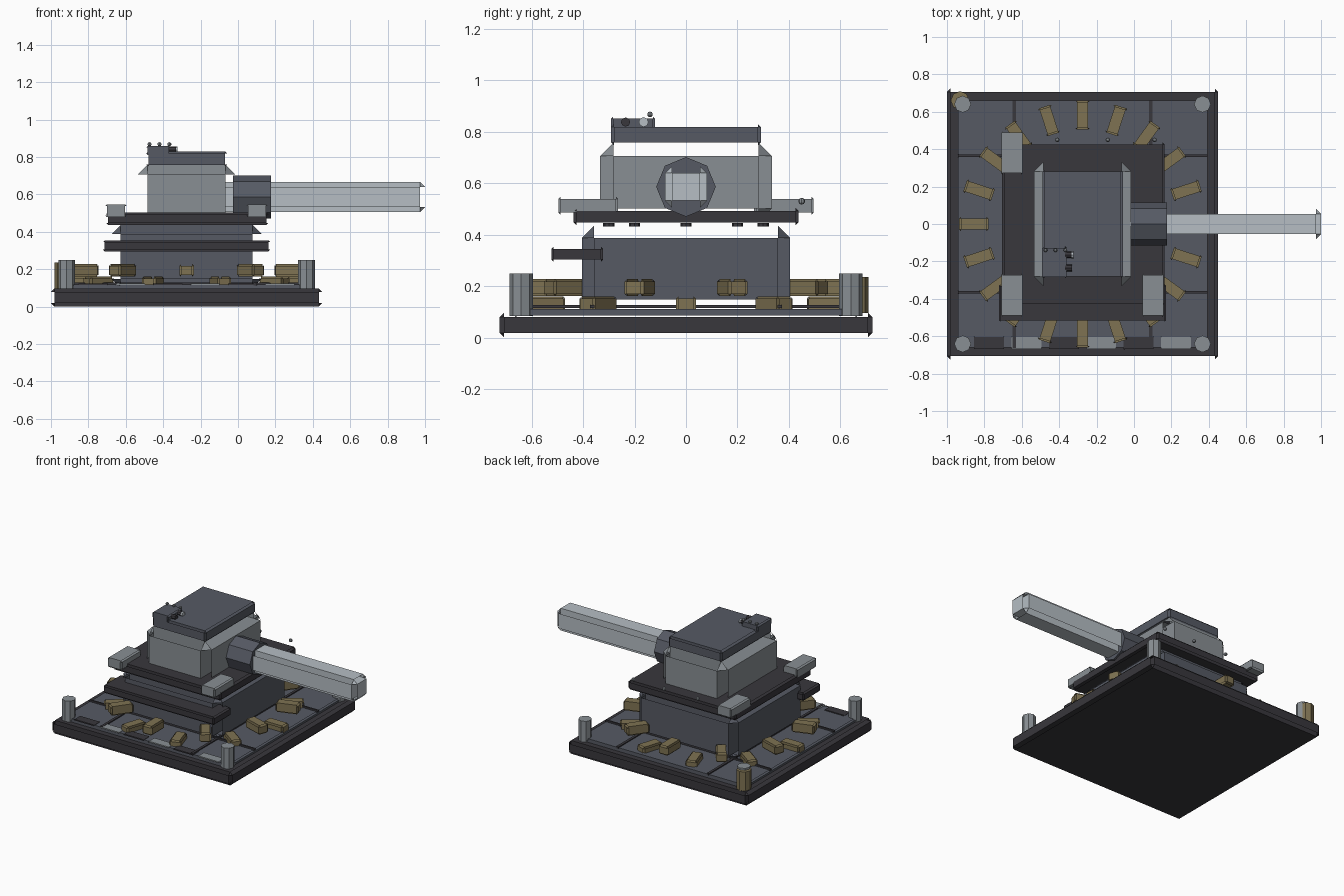
import bpy, bmesh, math
from itertools import product
from mathutils import Matrix, Vector

cube = bpy.data.objects.get("Cube")
if cube:
    bpy.data.objects.remove(cube, do_unlink=True)


def material(name, rgb):
    m = bpy.data.materials.new(name)
    m.use_nodes = True
    m.diffuse_color = (*rgb, 1)
    m.node_tree.nodes["Principled BSDF"].inputs["Base Color"].default_value = (*rgb, 1)
    return m


DARK = material("charcoal", (0.040, 0.038, 0.045))
SLATE = material("slate", (0.093, 0.102, 0.127))
GRAY = material("mid gray", (0.250, 0.275, 0.295))
STEEL = material("pale steel", (0.465, 0.511, 0.550))
BROWN = material("sand brown", (0.210, 0.169, 0.085))
CX = -0.275  # centre of the emplacement


def finish(name, bm, mat, matrix):
    mesh = bpy.data.meshes.new(name)
    bm.to_mesh(mesh)
    bm.free()
    mesh.materials.append(mat)
    ob = bpy.data.objects.new(name, mesh)
    ob.matrix_world = matrix
    bpy.context.collection.objects.link(ob)
    return ob


def block(name, mat, x, y, z, bevel, turn=0.0):
    """Plated block: outer panels, recessed wider panels and corner facets."""
    lo_hi = (x, y, z)
    centre = Vector([(a + b) / 2 for a, b in lo_hi])
    half = [(b - a) / 2 for a, b in lo_hi]
    bm = bmesh.new()
    corner = {}
    for s in product((-1, 1), repeat=3):
        for axis in range(3):
            co = [s[i] * (half[i] - (0 if i == axis else bevel)) for i in range(3)]
            corner[s, axis] = bm.verts.new(co)

    def face(verts, out):
        f = bm.faces.new(verts)
        f.normal_update()
        if f.normal.dot(Vector(out)) < 0:
            f.normal_flip()

    for s in product((-1, 1), repeat=3):
        face([corner[s, a] for a in range(3)], s)
    for axis, side in product(range(3), (-1, 1)):
        u, v = (axis + 1) % 3, (axis + 2) % 3
        ring = []
        for p, q in ((-1, -1), (1, -1), (1, 1), (-1, 1)):
            s = [0, 0, 0]
            s[axis], s[u], s[v] = side, p, q
            ring.append(tuple(s))
        out = [0, 0, 0]
        out[axis] = side
        for layer in (axis, u):  # outer panel, then recessed panel
            face([corner[s, layer] for s in ring], out)
    return finish(name, bm, mat, Matrix.Translation(centre) @ Matrix.Rotation(turn, 4, "Z"))


def tube(name, mat, centre, radius, length, along_x=False, sides=8):
    bm = bmesh.new()
    bmesh.ops.create_cone(bm, cap_ends=True, segments=sides, radius1=radius,
                          radius2=radius, depth=length)
    turn = Matrix.Rotation(math.pi / 2, 4, "Y") if along_x else Matrix()
    return finish(name, bm, mat, Matrix.Translation(centre) @ turn)


def ball(name, mat, centre, radius):
    bm = bmesh.new()
    bmesh.ops.create_uvsphere(bm, u_segments=8, v_segments=5, radius=radius)
    return finish(name, bm, mat, Matrix.Translation(centre))


# Foundation
block("base_plate", DARK, (-1, 0.45), (-0.725, 0.725), (0, 0.097), 0.018)
block("floor_slab", SLATE, (-0.942, 0.392), (-0.667, 0.667), (0.077, 0.119), 0.008)
for side in (-1, 1):
    sx, sy = CX + side * 0.365, side * 0.365
    block("floor_seam_long", DARK, (sx - 0.009, sx + 0.009), (-0.665, 0.665), (0.112, 0.129), 0.003)
    block("floor_seam_cross", DARK, (-0.942, 0.392), (sy - 0.009, sy + 0.009), (0.112, 0.129), 0.003)

# Warning stripes along the front edge
for i in range(6):
    cx = CX - 0.5 + 0.2 * i
    block("edge_stripe", GRAY if i % 2 else DARK, (cx - 0.08, cx + 0.08),
          (-0.67, -0.6), (0.115, 0.124), 0.003)

# Corner posts and the drum behind one of them
for px, py in product((-1, 1), repeat=2):
    tube("corner_post", GRAY, (CX + px * 0.641, py * 0.641, 0.166), 0.045, 0.165)
tube("drum", BROWN, (-0.93, 0.66, 0.165), 0.05, 0.14)

# Ring of sandbags, alternating in height
for k in range(20):
    a = math.radians(18 * k)
    cx, cy = CX + 0.582 * math.cos(a), 0.582 * math.sin(a)
    cz = 0.194 if k % 2 else 0.127
    block("sandbag", BROWN, (cx - 0.078, cx + 0.078), (cy - 0.039, cy + 0.039),
          (cz - 0.033, cz + 0.033), 0.009, a)

# Bunker
block("bunker", SLATE, (-0.675, 0.126), (-0.405, 0.405), (0.1, 0.436), 0.048)
block("front_ledge", DARK, (-0.722, 0.172), (-0.524, -0.322), (0.295, 0.354), 0.009)
block("turret_deck", DARK, (-0.706, 0.164), (-0.437, 0.437), (0.437, 0.504), 0.011)
for y in (-0.3, -0.2, 0, 0.2, 0.3):
    tube("deck_bolt", DARK, (CX + 0.33, y, 0.438), 0.022, 0.014)
for x in (-0.41, -0.14, 0.11):
    ball("rear_knob", GRAY, (x, 0.45, 0.53), 0.013)

# Deck lockers
for x, y in ((-0.652, -0.38), (-0.652, 0.38), (0.102, -0.38)):
    block("deck_locker", GRAY, (x - 0.057, x + 0.057), (y - 0.116, y + 0.116),
          (0.478, 0.547), 0.008)

# Turret
block("turret_body", GRAY, (-0.535, -0.015), (-0.334, 0.334), (0.45, 0.758), 0.052)
block("turret_roof", SLATE, (-0.489, -0.059), (-0.291, 0.291), (0.748, 0.83), 0.011)
block("roof_hatch", SLATE, (-0.491, -0.361), (-0.291, -0.12), (0.81, 0.859), 0.008)
for y in (-0.165, -0.235):
    tube("sight_body", DARK, (-0.352, y, 0.838), 0.018, 0.04, True)
tube("sight_lens", STEEL, (-0.329, -0.165, 0.838), 0.019, 0.012, True)
for i in range(3):
    ball("hatch_knob", GRAY, (-0.473 + 0.053 * i, -0.14, 0.868), 0.011)

# Gun
tube("gun_mantlet", SLATE, (0.075, 0, 0.586), 0.116, 0.204, True)
block("gun_barrel", STEEL, (-0.1, 1.0), (-0.081, 0.081), (0.505, 0.667), 0.027)
